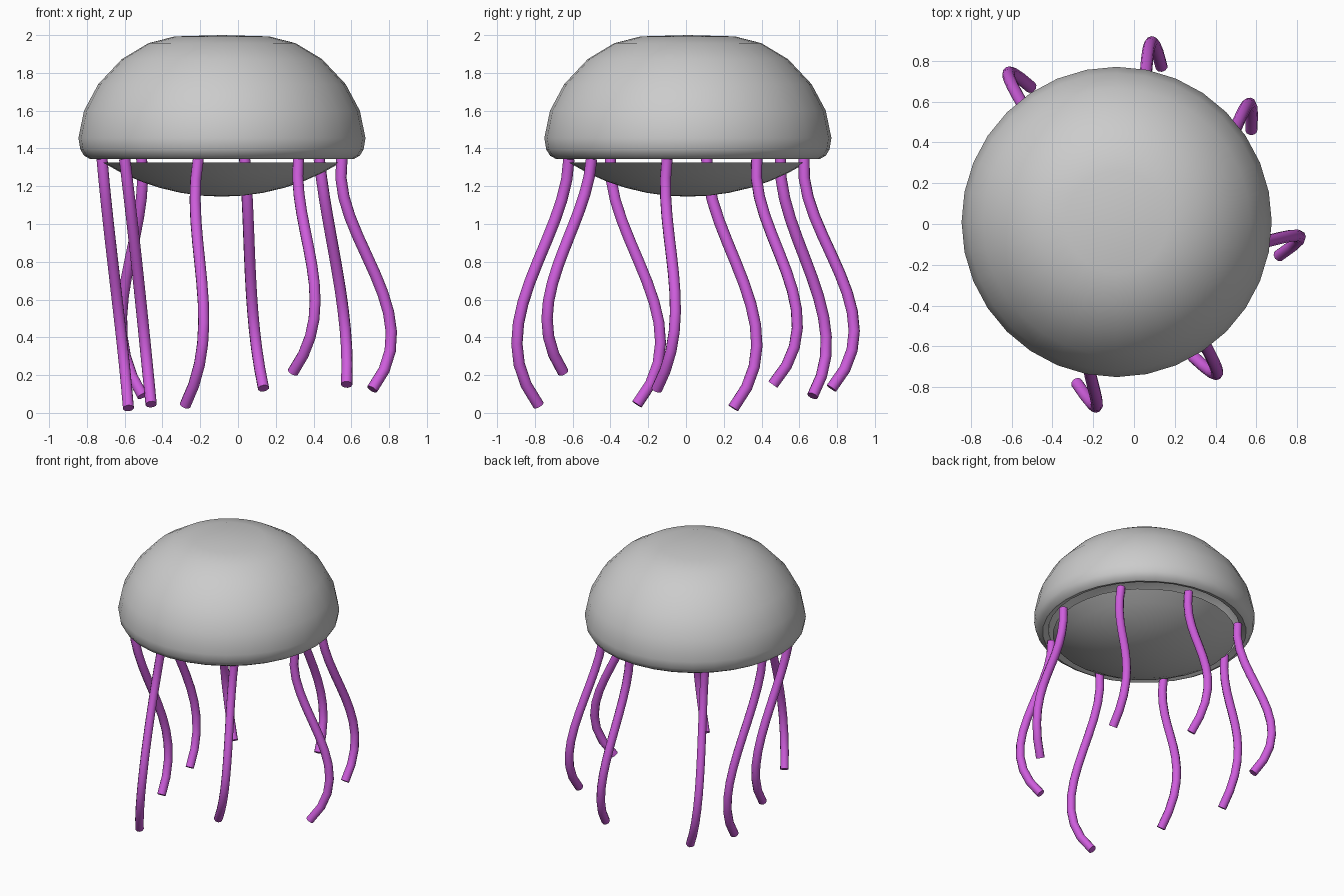
import bpy, bmesh, math

if "Cube" in bpy.data.objects:
    bpy.data.objects.remove(bpy.data.objects["Cube"])

CX, CY = -0.085, 0.01      # bell axis
RIM_Z = 1.345
SIDES = 32


def lathe(name, profile):
    """Spin (radius, z) points round the bell axis."""
    bm = bmesh.new()
    verts = [bm.verts.new((r, 0, z)) for r, z in profile]
    edges = [bm.edges.new(p) for p in zip(verts, verts[1:])]
    bmesh.ops.spin(bm, geom=verts + edges, cent=(0, 0, 0), axis=(0, 0, 1),
                   angle=2 * math.pi, steps=SIDES)
    bmesh.ops.remove_doubles(bm, verts=bm.verts, dist=1e-4)
    bmesh.ops.recalc_face_normals(bm, faces=bm.faces)
    mesh = bpy.data.meshes.new(name)
    bm.to_mesh(mesh)
    bm.free()
    ob = bpy.data.objects.new(name, mesh)
    ob.location = (CX, CY, 0)
    bpy.context.collection.objects.link(ob)
    bpy.context.view_layer.objects.active = ob
    ob.select_set(True)
    bpy.ops.object.shade_smooth_by_angle(angle=math.radians(40))
    ob.select_set(False)
    return ob


def cubic(values, u, knots=(0, 0.4, 0.73, 1)):
    """Cubic curve through four values."""
    total = 0
    for i, v in enumerate(values):
        for j, k in enumerate(knots):
            if j != i:
                v *= (u - k) / (knots[i] - k)
        total += v
    return total


# Bell: domed shell with a rolled-under rim and a hollow inside
lathe("bell", [(0, 2.0), (0.25, 1.993), (0.39, 1.957), (0.53, 1.873),
               (0.655, 1.74), (0.73, 1.6), (0.76, 1.455), (0.75, 1.395),
               (0.73, 1.362), (0.70, 1.345), (0.66, 1.36), (0.645, 1.46),
               (0.58, 1.65), (0.40, 1.83), (0, 1.9)])

# Underside: shallow convex cap hanging just below the rim
R_CAP, CAP_R, CAP_LOW, CAP_TOP = 1.19, 0.63, 1.145, 1.325
half = math.asin(CAP_R / R_CAP)
arc = [(R_CAP * math.sin(half * i / 6),
        CAP_LOW + R_CAP * (1 - math.cos(half * i / 6))) for i in range(7)]
lathe("underside", arc + [(0, CAP_TOP)])

# Tentacles: x and y at four heights, then the height of the tip
purple = bpy.data.materials.new("purple")
purple.diffuse_color = (0.62, 0.11, 0.72, 1)
purple.use_nodes = True
purple.node_tree.nodes["Principled BSDF"].inputs["Base Color"].default_value = purple.diffuse_color

tentacles = [
    ((-0.21, -0.205, -0.185, -0.28), (-0.62, -0.775, -0.895, -0.78), 0.04),
    ((-0.72, -0.665, -0.615, -0.58), (0.11, 0.255, 0.375, 0.25), 0.025),
    ((-0.60, -0.54, -0.495, -0.46), (-0.40, -0.26, -0.135, -0.26), 0.045),
    ((-0.51, -0.565, -0.615, -0.505), (0.50, 0.62, 0.74, 0.67), 0.09),
    ((0.035, 0.06, 0.085, 0.135), (0.625, 0.76, 0.89, 0.77), 0.13),
    ((0.43, 0.505, 0.565, 0.575), (0.375, 0.485, 0.59, 0.46), 0.15),
    ((0.55, 0.67, 0.81, 0.71), (-0.10, -0.08, -0.06, -0.155), 0.125),
    ((0.32, 0.37, 0.405, 0.29), (-0.50, -0.635, -0.735, -0.65), 0.215),
]
STEPS = 12
for n, (xs, ys, tip) in enumerate(tentacles, 1):
    curve = bpy.data.curves.new(f"tentacle_{n}", 'CURVE')
    curve.dimensions = '3D'
    curve.bevel_depth = 0.03
    curve.bevel_resolution = 3
    curve.use_fill_caps = True
    spline = curve.splines.new('POLY')
    spline.points.add(STEPS)
    for i, p in enumerate(spline.points):
        u = i / STEPS
        p.co = (cubic(xs, u), cubic(ys, u), RIM_Z + (tip - RIM_Z) * u, 1)
    spline.use_smooth = True
    curve.materials.append(purple)
    bpy.context.collection.objects.link(
        bpy.data.objects.new(f"tentacle_{n}", curve))
